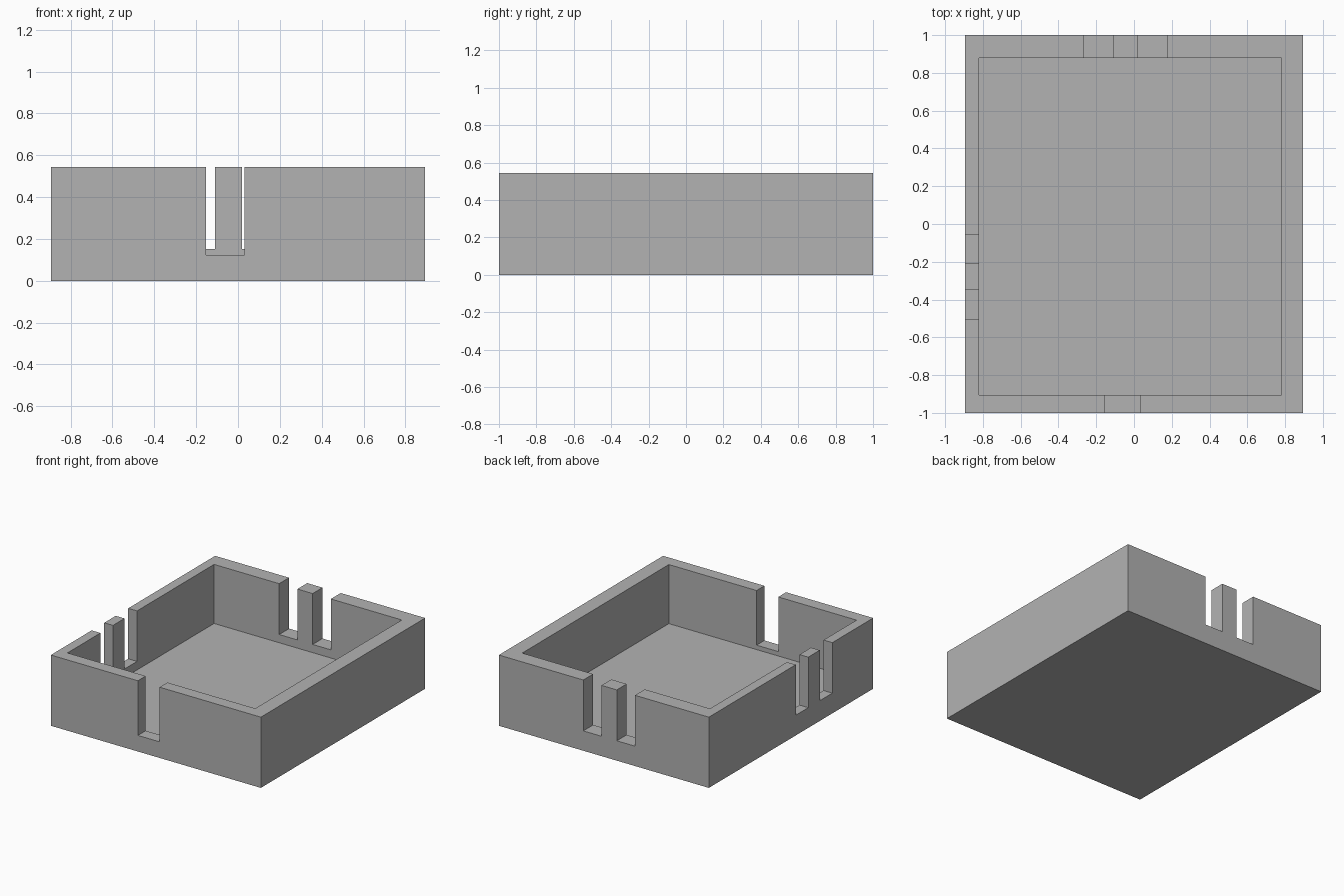
import bpy

cube = bpy.data.objects.get("Cube")
if cube:
    bpy.data.objects.remove(cube, do_unlink=True)

# Main dimensions: outer half sizes, height, and the cavity limits
HALF_X, HALF_Y, HEIGHT = 0.895, 1.0, 0.545
IN_LEFT, IN_RIGHT, IN_FRONT, IN_BACK, FLOOR = -0.82, 0.78, -0.905, 0.88, 0.09
OVER = 0.05  # how far cutters reach past the surface

grey = bpy.data.materials.new("plain grey")
grey.use_nodes = True
colour = (0.448, 0.448, 0.448, 1)
grey.diffuse_color = colour
grey.node_tree.nodes["Principled BSDF"].inputs["Base Color"].default_value = colour


def box(name, low, high):
    """Axis-aligned box between two corners."""
    bpy.ops.mesh.primitive_cube_add(size=1)
    obj = bpy.context.object
    obj.name = name
    for v in obj.data.vertices:
        v.co = [(h if c > 0 else l) for c, l, h in zip(v.co, low, high)]
    return obj


def cut(target, cutter):
    """Subtract the cutter from the target, then discard the cutter."""
    mod = target.modifiers.new("cut", "BOOLEAN")
    mod.operation = "DIFFERENCE"
    mod.solver = "EXACT"
    mod.object = cutter
    bpy.context.view_layer.objects.active = target
    bpy.ops.object.modifier_apply(modifier=mod.name)
    bpy.data.objects.remove(cutter, do_unlink=True)


# Open tray: solid block with an off-centre cavity
tray = box("open_tray", (-HALF_X, -HALF_Y, 0), (HALF_X, HALF_Y, HEIGHT))
tray.data.materials.append(grey)
top = HEIGHT + OVER
cut(tray, box("cavity_cutter", (IN_LEFT, IN_FRONT, FLOOR), (IN_RIGHT, IN_BACK, top)))

# Single slot in the front wall
cut(tray, box("front_slot_cutter", (-0.153, -HALF_Y - OVER, 0.124),
              (0.032, IN_FRONT + OVER, top)))

# Pair of slots in the back wall
for x0, x1 in ((-0.265, -0.11), (0.02, 0.175)):
    cut(tray, box("back_slot_cutter", (x0, IN_BACK - OVER, 0.153),
                  (x1, HALF_Y + OVER, top)))

# Pair of slots in the side wall
for y0, y1 in ((-0.503, -0.35), (-0.21, -0.058)):
    cut(tray, box("side_slot_cutter", (-HALF_X - OVER, y0, 0.156),
                  (IN_LEFT + OVER, y1, top)))
